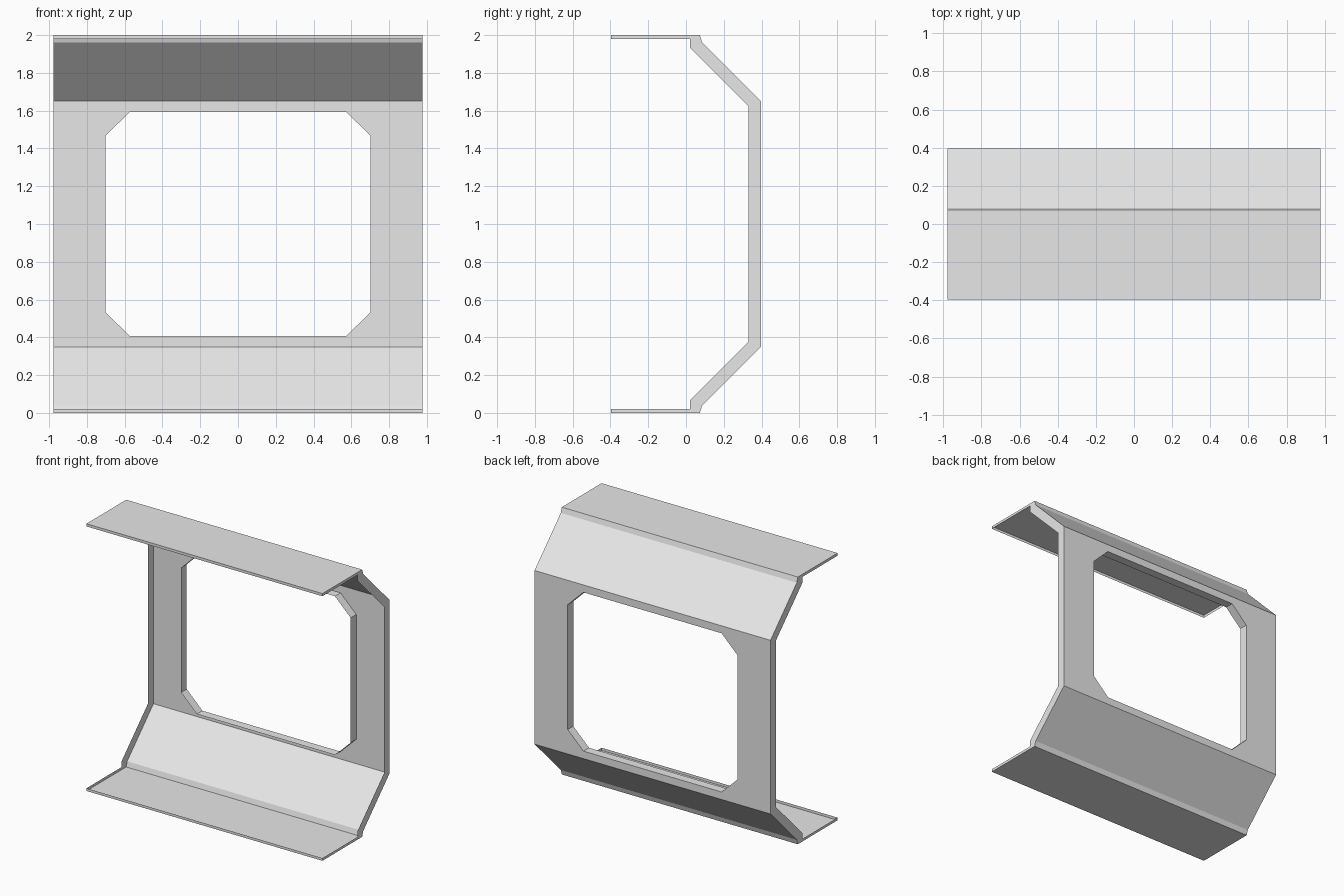
import bpy
import bmesh

old = bpy.data.objects.get("Cube")
if old:
    bpy.data.objects.remove(old, do_unlink=True)

grey = bpy.data.materials.new("plain_grey")
grey.use_nodes = True
COLOUR = (0.8, 0.8, 0.8, 1)
grey.diffuse_color = COLOUR
grey.node_tree.nodes["Principled BSDF"].inputs["Base Color"].default_value = COLOUR

W = 0.977          # half width
FRONT, BACK = -0.397, 0.396
INNER = 0.33       # inner edge of the wall
MID = 1.0          # mirror height


def make(name, faces):
    """Build an object from a list of polygons given as point lists."""
    bm = bmesh.new()
    for pts in faces:
        bm.faces.new([bm.verts.new(p) for p in pts])
    bmesh.ops.remove_doubles(bm, verts=bm.verts, dist=0.0005)
    mesh = bpy.data.meshes.new(name)
    bm.to_mesh(mesh)
    bm.free()
    mesh.materials.append(grey)
    obj = bpy.data.objects.new(name, mesh)
    bpy.context.collection.objects.link(obj)
    return obj


def flip(pts):
    """Mirror points top to bottom, keeping the facing outward."""
    return [(x, y, 2 * MID - z) for x, y, z in reversed(pts)]


# Lower half of the section: outer skin from lip to wall, then inner edge of the end cap
outer = [(FRONT, 0.02), (FRONT, 0), (0.073, 0), (0.085, 0.038), (BACK, 0.35)]
inner = [(INNER, 0.375), (0.02, 0.065), (0.02, 0.02)]

# Flange and sloped skins
skin = [[(-W, *a), (-W, *b), (W, *b), (W, *a)] for a, b in zip(outer, outer[1:])]
make("lower_flange", skin)
make("upper_flange", [flip(f) for f in skin])

# End caps: flange strip, sloped strip and wall strip
strips = [
    [outer[0], outer[1], outer[2], inner[2]],
    [inner[2], outer[2], outer[3], inner[1]],
    [inner[1], outer[3], outer[4], inner[0]],
]
wall_strip = [inner[0], outer[4], (BACK, 2 - 0.35), (INNER, 2 - 0.375)]
for side, x in (("left", W), ("right", -W)):
    half = [[(x, *p) for p in s] for s in strips]
    caps = half + [flip(f) for f in half] + [[(x, *p) for p in wall_strip]]
    if x < 0:
        caps = [f[::-1] for f in caps]
    make(side + "_end_cap", caps)

# Back wall around the chamfered opening, with the opening's rim
quarter = [(0.702, 0.59), (0.572, 0.465 + 0.128)]
corners = []
for sx, sz in ((1, 1), (-1, 1), (-1, -1), (1, -1)):
    # long sides chamfer at a lower height than the top and bottom edges
    q = [(sx * 0.702, MID + sz * 0.467), (sx * 0.572, MID + sz * 0.594)]
    corners += q if sx * sz > 0 else q[::-1]

edge = 0.65
frame = [(sx * W, MID + sz * edge) for sx, sz in ((1, 1), (-1, 1), (-1, -1), (1, -1))]
wall = []
for i in range(4):
    a, b = corners[2 * i], corners[2 * i + 1]
    c = corners[(2 * i + 2) % 8]
    f, g = frame[i], frame[(i + 1) % 4]
    wall.append([(x, BACK, z) for x, z in (f, b, a)])
    wall.append([(x, BACK, z) for x, z in (f, g, c, b)])
make("back_wall", wall)

rim = []
for i in range(8):
    (x0, z0), (x1, z1) = corners[i], corners[(i + 1) % 8]
    rim.append([(x0, INNER, z0), (x1, INNER, z1), (x1, BACK, z1), (x0, BACK, z0)])
make("opening_rim", rim)
